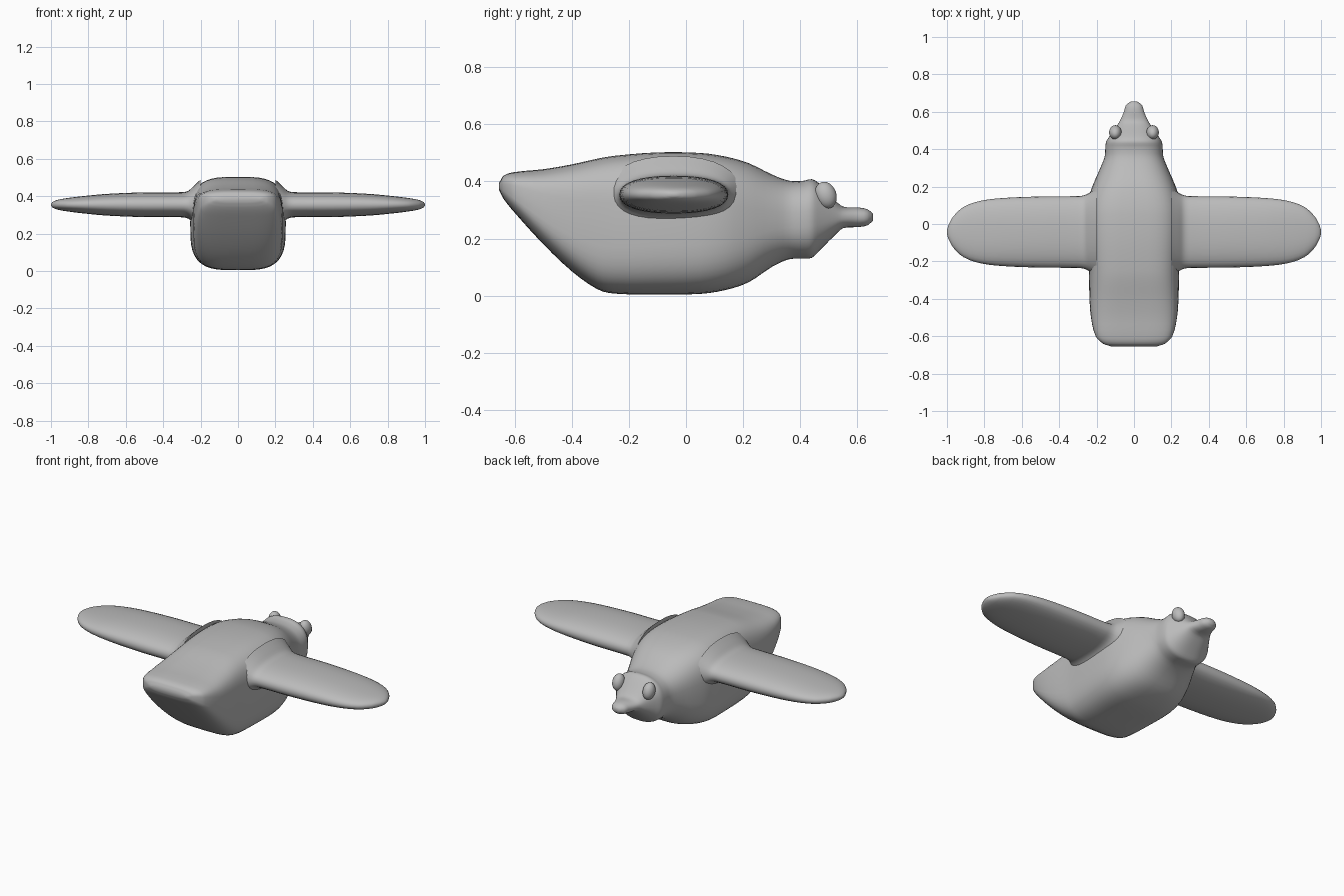
import bpy, bmesh, math
from mathutils import Vector

if "Cube" in bpy.data.objects:
    bpy.data.objects.remove(bpy.data.objects["Cube"])

grey = bpy.data.materials.new("plain grey")
grey.diffuse_color = (0.5, 0.5, 0.5, 1)
grey.use_nodes = True
grey.node_tree.nodes["Principled BSDF"].inputs["Base Color"].default_value = grey.diffuse_color


def smooth_rows(rows, steps):
    """Catmull-Rom interpolation between the section rows."""
    out = []
    for i in range(len(rows) - 1):
        quad = [rows[max(i - 1, 0)], rows[i], rows[i + 1], rows[min(i + 2, len(rows) - 1)]]
        a, b, c, d = quad
        for s in range(steps):
            t = s / steps
            row = []
            for k in range(len(b)):
                h = c[0] - b[0]
                m0 = (c[k] - a[k]) / (c[0] - a[0]) * h
                m1 = (d[k] - b[k]) / (d[0] - b[0]) * h
                row.append((2*t**3 - 3*t**2 + 1) * b[k] + (t**3 - 2*t**2 + t) * m0
                           + (3*t**2 - 2*t**3) * c[k] + (t**3 - t**2) * m1)
            out.append(row)
    return out + [list(rows[-1])]


def superellipse(a, b, n, count):
    pts = []
    for i in range(count):
        t = 2 * math.pi * i / count
        c, s = math.cos(t), math.sin(t)
        pts.append((a * math.copysign(abs(c) ** (2 / n), c),
                    b * math.copysign(abs(s) ** (2 / n), s)))
    return pts


def finish(obj, angle=50):
    obj.data.materials.append(grey)
    bpy.ops.object.select_all(action='DESELECT')
    obj.select_set(True)
    bpy.context.view_layer.objects.active = obj
    bpy.ops.object.shade_smooth_by_angle(angle=math.radians(angle))


def loft(name, rings):
    bm = bmesh.new()
    loops = [[bm.verts.new(p) for p in ring] for ring in rings]
    n = len(loops[0])
    for a, b in zip(loops, loops[1:]):
        for i in range(n):
            bm.faces.new((a[i], a[(i + 1) % n], b[(i + 1) % n], b[i]))
    bm.faces.new(loops[0])
    bm.faces.new(loops[-1])
    bmesh.ops.recalc_face_normals(bm, faces=bm.faces)
    mesh = bpy.data.meshes.new(name)
    bm.to_mesh(mesh)
    bm.free()
    obj = bpy.data.objects.new(name, mesh)
    bpy.context.collection.objects.link(obj)
    finish(obj)
    return obj


# Body, head and beak: y, half width, bottom, top, squareness
body = [
    (-0.655, 0.12, 0.37, 0.395, 3.0),
    (-0.64, 0.165, 0.34, 0.42, 3.4),
    (-0.60, 0.205, 0.29, 0.433, 3.6),
    (-0.50, 0.23, 0.18, 0.443, 3.8),
    (-0.40, 0.238, 0.085, 0.46, 3.8),
    (-0.31, 0.24, 0.022, 0.48, 3.7),
    (-0.25, 0.242, 0.007, 0.49, 3.6),
    (-0.10, 0.252, 0.004, 0.502, 3.5),
    (0.05, 0.255, 0.006, 0.50, 3.4),
    (0.14, 0.243, 0.02, 0.487, 3.2),
    (0.22, 0.215, 0.047, 0.464, 2.9),
    (0.30, 0.18, 0.10, 0.425, 2.6),
    (0.36, 0.157, 0.127, 0.403, 2.5),
    (0.41, 0.153, 0.13, 0.402, 2.5),
    (0.442, 0.148, 0.133, 0.408, 2.5),
    (0.47, 0.130, 0.16, 0.39, 2.5),
    (0.52, 0.095, 0.21, 0.337, 2.4),
    (0.55, 0.076, 0.236, 0.312, 2.3),
    (0.60, 0.054, 0.240, 0.309, 2.2),
    (0.635, 0.043, 0.246, 0.303, 2.2),
    (0.655, 0.018, 0.262, 0.288, 2.0),
]
rings = []
for y, w, z0, z1, n in smooth_rows(body, 3):
    rings.append([Vector((px, y, (z0 + z1) / 2 + pz))
                  for px, pz in superellipse(w, (z1 - z0) / 2, n, 48)])
loft("body", rings)

# Wings, flared where they meet the body: x, half chord, half thickness
wing = [
    (0.20, 0.235, 0.135),
    (0.235, 0.212, 0.102),
    (0.265, 0.197, 0.075),
    (0.30, 0.192, 0.067),
    (0.50, 0.190, 0.066),
    (0.70, 0.182, 0.058),
    (0.82, 0.167, 0.047),
    (0.91, 0.135, 0.036),
    (0.965, 0.085, 0.026),
    (0.99, 0.042, 0.016),
    (1.0, 0.012, 0.006),
]
for side, label in ((1, "right"), (-1, "left")):
    rings = []
    for x, c, t in smooth_rows(wing, 3):
        rings.append([Vector((side * x, -0.043 + py, 0.354 + pz))
                      for py, pz in superellipse(c, t, 2.3, 32)])
    loft(label + "_wing", rings)

    # Eye, an egg tilted along the slope of the head
    bpy.ops.mesh.primitive_uv_sphere_add(segments=24, ring_count=12, radius=1,
                                         location=(side * 0.1, 0.49, 0.352),
                                         rotation=(math.radians(20), 0, 0))
    eye = bpy.context.object
    eye.name = label + "_eye"
    eye.scale = (0.033, 0.037, 0.048)
    finish(eye)
